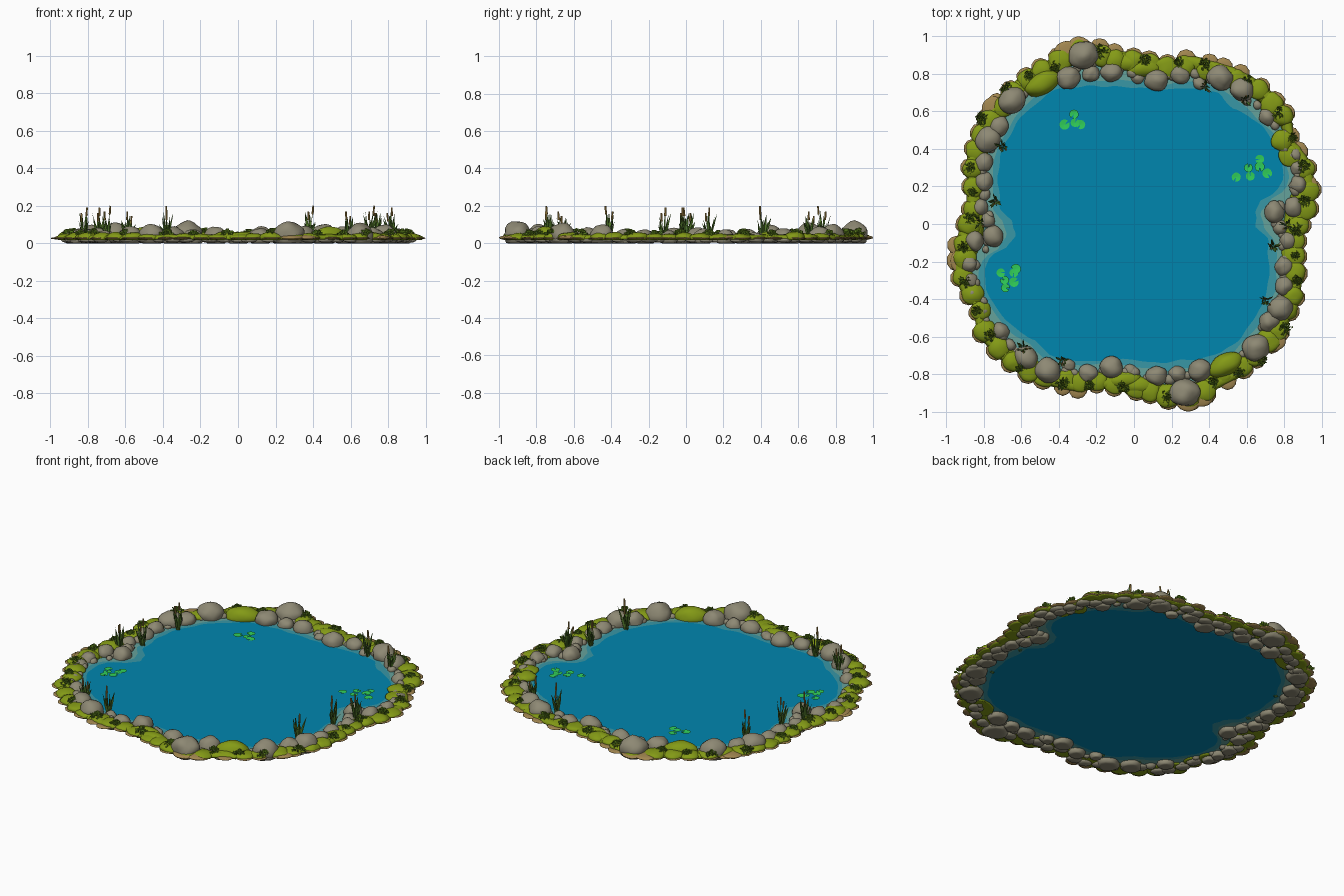
import bpy, bmesh, math, random
from mathutils import Vector, Matrix, noise

if "Cube" in bpy.data.objects:
    bpy.data.objects.remove(bpy.data.objects["Cube"])

random.seed(7)
TAU = 2 * math.pi


def material(name, rgb):
    m = bpy.data.materials.new(name)
    m.diffuse_color = (*rgb, 1)
    m.use_nodes = True
    m.node_tree.nodes["Principled BSDF"].inputs["Base Color"].default_value = m.diffuse_color
    return m


WATER = material("deep water", (0.0, 0.24, 0.43))
SHALLOW = material("shallow water", (0.04, 0.31, 0.38))
PALE = material("water edge", (0.13, 0.36, 0.33))
GRASS = material("grass", (0.23, 0.325, 0.008))
SOIL = material("soil", (0.36, 0.24, 0.08))
ROCK = material("rock", (0.27, 0.25, 0.175))
BUSH = material("bush leaf", (0.13, 0.26, 0.015))
REED = material("reed leaf", (0.09, 0.2, 0.025))
CATTAIL = material("cattail", (0.4, 0.25, 0.06))
LILY = material("lily pad", (0.03, 0.62, 0.1))


def finish(name, bm, mats, smooth=True):
    me = bpy.data.meshes.new(name)
    bm.to_mesh(me)
    bm.free()
    for m in mats:
        me.materials.append(m)
    if smooth:
        for p in me.polygons:
            p.use_smooth = True
    ob = bpy.data.objects.new(name, me)
    bpy.context.collection.objects.link(ob)
    return ob


def both(pts):
    """Repeat a list of positions with half-turn symmetry."""
    return list(pts) + [(-p[0], -p[1], *p[2:]) for p in pts]


def polar(pts):
    """Radius as a function of angle through an outline."""
    s = sorted((math.atan2(y, x) % TAU, math.hypot(x, y)) for x, y in both(pts))
    s = [(s[-1][0] - TAU, s[-1][1])] + s + [(s[0][0] + TAU, s[0][1])]

    def r(a):
        a %= TAU
        for (a0, r0), (a1, r1) in zip(s, s[1:]):
            if a0 <= a <= a1:
                t = (a - a0) / max(a1 - a0, 1e-6)
                return r0 + (r1 - r0) * t
        return s[0][1]
    return r


outer = polar([(.985, .24), (.94, .37), (.87, .45), (.85, .6), (.75, .72), (.62, .82),
               (.43, .89), (.3, .92), (.2, .89), (.03, .92), (-.13, .955), (-.26, 1.0),
               (-.39, .955), (-.45, .9), (-.55, .85), (-.69, .74), (-.79, .64),
               (-.86, .5), (-.91, .37), (-.91, .21), (-.91, .05), (-.97, -.06), (-.99, -.15)])
deep = polar([(.77, .17), (.8, .24), (.79, .35), (.74, .45), (.68, .52), (.61, .58),
              (.53, .62), (.46, .7), (.33, .73), (.15, .72), (0, .73), (-.18, .74),
              (-.33, .73), (-.48, .69), (-.58, .6), (-.66, .48), (-.72, .35), (-.73, .2),
              (-.72, .08), (-.66, .02), (-.64, -.06), (-.69, -.13)])


def band(a, t, inset=0.0):
    """Point between deep-water edge (t=0) and outer edge (t=1)."""
    r = deep(a) + (outer(a) - deep(a)) * t - inset
    return r * math.cos(a), r * math.sin(a)


def blob(bm, c, radii, rough=0.0, floor=0.0, rot=0.0, sub=3):
    vs = bmesh.ops.create_icosphere(bm, subdivisions=sub, radius=1)["verts"]
    m = Matrix.Rotation(rot, 3, 'Z')
    off = Vector((c[0] * 9, c[1] * 9, 3))
    for v in vs:
        k = 1 + rough * noise.noise(v.co * 1.3 + off)
        d = m @ Vector((v.co.x * radii[0], v.co.y * radii[1], v.co.z * radii[2])) * k
        v.co = Vector(c) + d
        v.co.z = max(v.co.z, floor)


# water sheet with paler rings near the bank
N = 240
bm = bmesh.new()
centre = bm.verts.new((0, 0, .025))
rings = []
for t in (0, .17, .36, .72):
    ring = []
    for i in range(N):
        a = TAU * i / N
        w = .1 * noise.noise((math.cos(a) * 7, math.sin(a) * 7, t * 5)) - .03
        ring.append(bm.verts.new((*band(a, t + w), .025)))
    rings.append(ring)
for i in range(N):
    j = (i + 1) % N
    bm.faces.new((centre, rings[0][i], rings[0][j]))
    for k in range(3):
        f = bm.faces.new((rings[k][i], rings[k + 1][i], rings[k + 1][j], rings[k][j]))
        f.material_index = (1, 2, 2)[k]
finish("water", bm, [WATER, SHALLOW, PALE], False)

# grass bank: lofted ring
bm = bmesh.new()
profile = [(.6, .02), (.5, .022), (.6, .036), (.74, .046), (.86, .042), (.94, .028), (.9, .02)]
loops = [[bm.verts.new((*band(TAU * i / N, t, .01), z)) for t, z in profile] for i in range(N)]
for i in range(N):
    p, q = loops[i], loops[(i + 1) % N]
    for k in range(len(profile)):
        l = (k + 1) % len(profile)
        bm.faces.new((p[k], q[k], q[l], p[l]))
bmesh.ops.recalc_face_normals(bm, faces=bm.faces)
finish("grass_bank", bm, [GRASS])

# grass mounds and the soil lip beneath them
bm, soil = bmesh.new(), bmesh.new()
for i in range(60):
    a = TAU * (i + random.uniform(-.2, .2)) / 60
    r = random.uniform(.048, .06)
    back = .03 if noise.noise((math.cos(a) * 4, math.sin(a) * 4, 1)) > .2 else .008
    x, y = band(a, 1, r + back)
    blob(bm, (x, y, .03), (r * 1.1, r * 1.1, random.uniform(.02, .032)), .15, .018)
    x, y = band(a, 1, r - .012)
    blob(soil, (x, y, .027), (r, r, .007), .05, .021, sub=2)
for x, y, rx, ry, h, rot in both([(-.49, .75, .1, .06, .065, .5), (-.02, .86, .09, .045, .035, 0),
                                  (.05, .83, .09, .045, .04, .1)]):
    blob(bm, (x, y, .025), (rx, ry, h), .1, .018, rot)
finish("grass_mounds", bm, [GRASS])
# bare soil patches outside the largest boulders
for x, y, r in both([(-.29, .93, .07), (-.36, .91, .065), (.91, .2, .07), (-.75, .62, .06)]):
    blob(soil, (x, y, .03), (r, r, .014), .1, .02)
finish("soil_edge", soil, [SOIL])

# boulders round the shore
bm = bmesh.new()
rocks = [(.86, .37, .038), (.87, .3, .04), (.88, .21, .048), (.85, .09, .052), (.75, .065, .056),
         (.78, -.02, .04), (.71, .57, .045), (.575, .715, .062), (.46, .78, .068), (.35, .75, .035),
         (.245, .795, .05), (.12, .765, .06), (.02, .78, .035), (-.12, .81, .055),
         (-.23, .8, .045), (-.35, .78, .062), (-.27, .9, .078), (-.65, .66, .072),
         (-.72, .52, .055), (-.78, .45, .068), (-.8, .33, .05), (-.8, .225, .05), (-.82, .09, .045)]
for x, y, r in both(rocks):
    a = math.atan2(y, x)
    blob(bm, (x, y, r * .55), (r * .95, r * 1.05, r * .95), .15, 0, a)
# small pebbles between them
for i in range(90):
    a = TAU * (i + random.random()) / 90
    r = random.uniform(.018, .03)
    x, y = band(a, random.uniform(.28, .5))
    blob(bm, (x, y, .028), (r, r * 1.15, r * .9), .2, .004, a, 2)
# flat footing stones under the bank
for i in range(70):
    a = TAU * (i + random.random() * .6) / 70
    x, y = band(a, random.uniform(.5, .72))
    blob(bm, (x, y, .017), (.035, .045, .014), .15, .004, a, 2)
finish("rocks", bm, [ROCK])


def blade(bm, base, tip, w, mat=0):
    """Tapered folded leaf from base to tip."""
    b, t = Vector(base), Vector(tip)
    ang = random.uniform(0, TAU)
    s = Vector((math.cos(ang), math.sin(ang), 0)) * w
    mid = b.lerp(t, .5) + Vector((0, 0, .012))
    fold = Vector((-s.y, s.x, 0)) * .6
    v = [bm.verts.new(p) for p in (b - s * .6, b + fold, b + s * .6, mid - s, mid + fold, mid + s, t)]
    for f in ((0, 1, 4, 3), (1, 2, 5, 4), (3, 4, 6), (4, 5, 6)):
        bm.faces.new([v[k] for k in f]).material_index = mat


def rod(bm, base, tip, r, mat):
    d = Vector(tip) - Vector(base)
    m = Matrix.Translation((Vector(base) + Vector(tip)) / 2) @ d.to_track_quat('Z', 'Y').to_matrix().to_4x4()
    vs = bmesh.ops.create_cone(bm, cap_ends=True, segments=6, radius1=r, radius2=r * .75,
                               depth=d.length, matrix=m)["verts"]
    for f in {f for v in vs for f in v.link_faces}:
        f.material_index = mat


# reed clumps with cattails
bm = bmesh.new()
for x, y, h in both([(-.70, .41, .15), (-.74, .12, .14), (.59, .66, .12), (.38, .73, .15),
                     (-.82, .01, .14)]):
    for k in range(10):
        a = TAU * k / 10 + random.uniform(-.3, .3)
        s = random.uniform(.015, .05)
        blade(bm, (x + .008 * math.cos(a), y + .008 * math.sin(a), .022),
              (x + s * math.cos(a), y + s * math.sin(a), .03 + h * random.uniform(.45, 1)), .008)
    for k in range(2):
        dx, dy = random.uniform(-.022, .022), random.uniform(-.022, .022)
        top = .05 + h * (1, .8)[k]
        rod(bm, (x, y, .022), (x + dx, y + dy, top - .04), .002, 0)
        rod(bm, (x + dx, y + dy, top - .045), (x + dx * 1.2, y + dy * 1.2, top), .006, 1)
finish("reeds", bm, [REED, CATTAIL], False)

# leafy bushes on the bank
bm = bmesh.new()
for x, y, r in both([(-.18, .92, .048), (.06, .87, .042), (.38, .85, .042), (.6, .76, .038),
                     (.77, .59, .042), (.9, .31, .042), (-.68, .72, .04), (-.81, .56, .042),
                     (-.87, .3, .038), (-.87, .03, .042), (-.91, -.12, .038), (.24, .86, .033),
                     (-.42, .84, .033), (.84, .46, .033), (-.56, .79, .033), (-.86, .17, .03)]):
    for k in range(44):
        a, e = random.uniform(0, TAU), random.uniform(.1, 1.5)
        d = Vector((math.cos(a) * math.cos(e), math.sin(a) * math.cos(e), math.sin(e) * .9))
        b = Vector((x, y, .04)) + d * r * random.uniform(.4, .7)
        blade(bm, b, b + d * r * .35 + Vector((0, 0, -.008)), .009)
bmesh.ops.recalc_face_normals(bm, faces=bm.faces)
finish("bushes", bm, [BUSH], False)

# floating lily pads, each a disc with a notch
bm = bmesh.new()
for x, y in [(-.37, .53), (-.32, .585), (-.315, .54), (-.285, .53), (.545, .25), (.61, .3),
             (.67, .345), (.62, .255), (.67, .305), (.71, .27), (-.71, -.26), (-.63, -.24),
             (-.69, -.3), (-.64, -.26), (-.685, -.34), (-.64, -.31)]:
    a0, r = random.uniform(0, TAU), random.uniform(.022, .028)
    z = random.uniform(.031, .036)
    vs = [bm.verts.new((x, y, z - .002))]
    for k in range(13):
        a = a0 + (TAU - .4) * k / 12
        vs.append(bm.verts.new((x + r * math.cos(a), y + r * math.sin(a), z)))
    for k in range(1, 13):
        bm.faces.new((vs[0], vs[k], vs[k + 1]))
finish("lily_pads", bm, [LILY], False)
